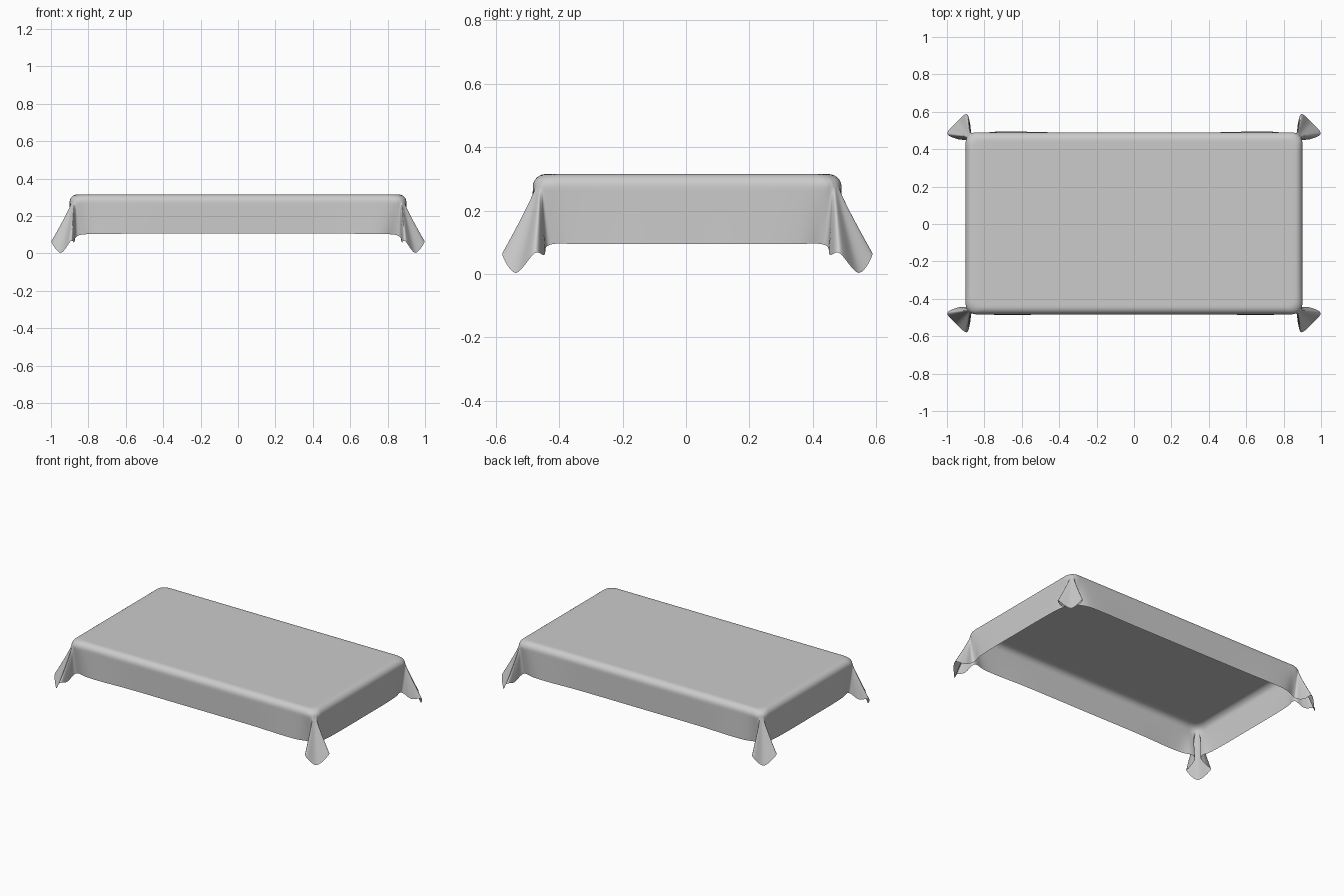
import bpy, bmesh, math

if "Cube" in bpy.data.objects:
    bpy.data.objects.remove(bpy.data.objects["Cube"])

TOP, ROUND = 0.315, 0.04

# One quarter of the cloth: table edge (x, y), hem (x, y), hem height
QUARTER = [
    (0.00, 0.49, 0.00, 0.49, 0.107),
    (0.42, 0.49, 0.42, 0.49, 0.107),
    (0.67, 0.49, 0.66, 0.495, 0.105),
    (0.79, 0.49, 0.77, 0.49, 0.104),
    (0.845, 0.49, 0.84, 0.468, 0.10),
    (0.865, 0.486, 0.868, 0.475, 0.085),   # neck of the corner fold
    (0.872, 0.483, 0.876, 0.535, 0.06),
    (0.877, 0.480, 0.895, 0.588, 0.065),   # wing
    (0.883, 0.475, 0.948, 0.545, 0.003),   # cloth corner
    (0.888, 0.469, 0.998, 0.485, 0.065),   # wing
    (0.892, 0.464, 0.945, 0.454, 0.06),
    (0.895, 0.457, 0.890, 0.447, 0.085),   # neck
    (0.90, 0.435, 0.882, 0.42, 0.095),
    (0.90, 0.37, 0.895, 0.36, 0.095),
    (0.90, 0.22, 0.90, 0.22, 0.095),
    (0.90, 0.00, 0.90, 0.00, 0.095),
]


def smooth_curve(pts, steps):
    """Catmull-Rom through all values of the control rows."""
    out = []
    for i in range(len(pts) - 1):
        a, b = pts[max(i - 1, 0)], pts[i]
        c, d = pts[i + 1], pts[min(i + 2, len(pts) - 1)]
        for k in range(steps):
            t = k / steps
            out.append(tuple(
                0.5 * (2 * q + (r - p) * t + (2 * p - 5 * q + 4 * r - s) * t * t
                       + (3 * q - p - 3 * r + s) * t ** 3)
                for p, q, r, s in zip(a, b, c, d)))
    out.append(pts[-1])
    return out


def mirrored(rows, sx, sy):
    return [(x * sx, y * sy, u * sx, v * sy, h) for x, y, u, v, h in rows]


# Full perimeter from the mirrored quarter
q = smooth_curve(QUARTER, 6)
back = q[::-1]
F = -0.985
ring = (mirrored(q, 1, 1)[:-1] + mirrored(back, 1, F)[:-1]
        + mirrored(q, -1, F)[:-1] + mirrored(back, -1, 1)[:-1])


def drape(row):
    """Points from the flat top, over the rounded edge, down to the hem."""
    x, y, u, v, h = row
    ix, iy = x * 0.955, y * 0.915
    pts = [(ix * 0.97, iy * 0.97, TOP)]
    for k in range(7):
        a = k / 6 * math.pi / 2
        f = math.sin(a)
        pts.append((ix + (x - ix) * f, iy + (y - iy) * f,
                    TOP - ROUND * (1 - math.cos(a))))
    for k in range(1, 15):
        s = k / 14
        f = s ** 1.1
        pts.append((x + (u - x) * f, y + (v - y) * f,
                    TOP - ROUND + (h - TOP + ROUND) * s))
    return pts


# Tablecloth
bm = bmesh.new()
cols = [[bm.verts.new(p) for p in drape(r)] for r in ring]
for i, a in enumerate(cols):
    b = cols[(i + 1) % len(cols)]
    for j in range(len(a) - 1):
        bm.faces.new((a[j], b[j], b[j + 1], a[j + 1]))
bm.faces.new([c[0] for c in reversed(cols)])
for f in bm.faces:
    f.smooth = True
bm.normal_update()
bmesh.ops.recalc_face_normals(bm, faces=bm.faces)
top = max(bm.faces, key=lambda f: f.calc_area())
if top.normal.z < 0:
    bmesh.ops.reverse_faces(bm, faces=bm.faces)
mesh = bpy.data.meshes.new("tablecloth")
bm.to_mesh(mesh)
bm.free()
cloth = bpy.data.objects.new("tablecloth", mesh)
bpy.context.collection.objects.link(cloth)
